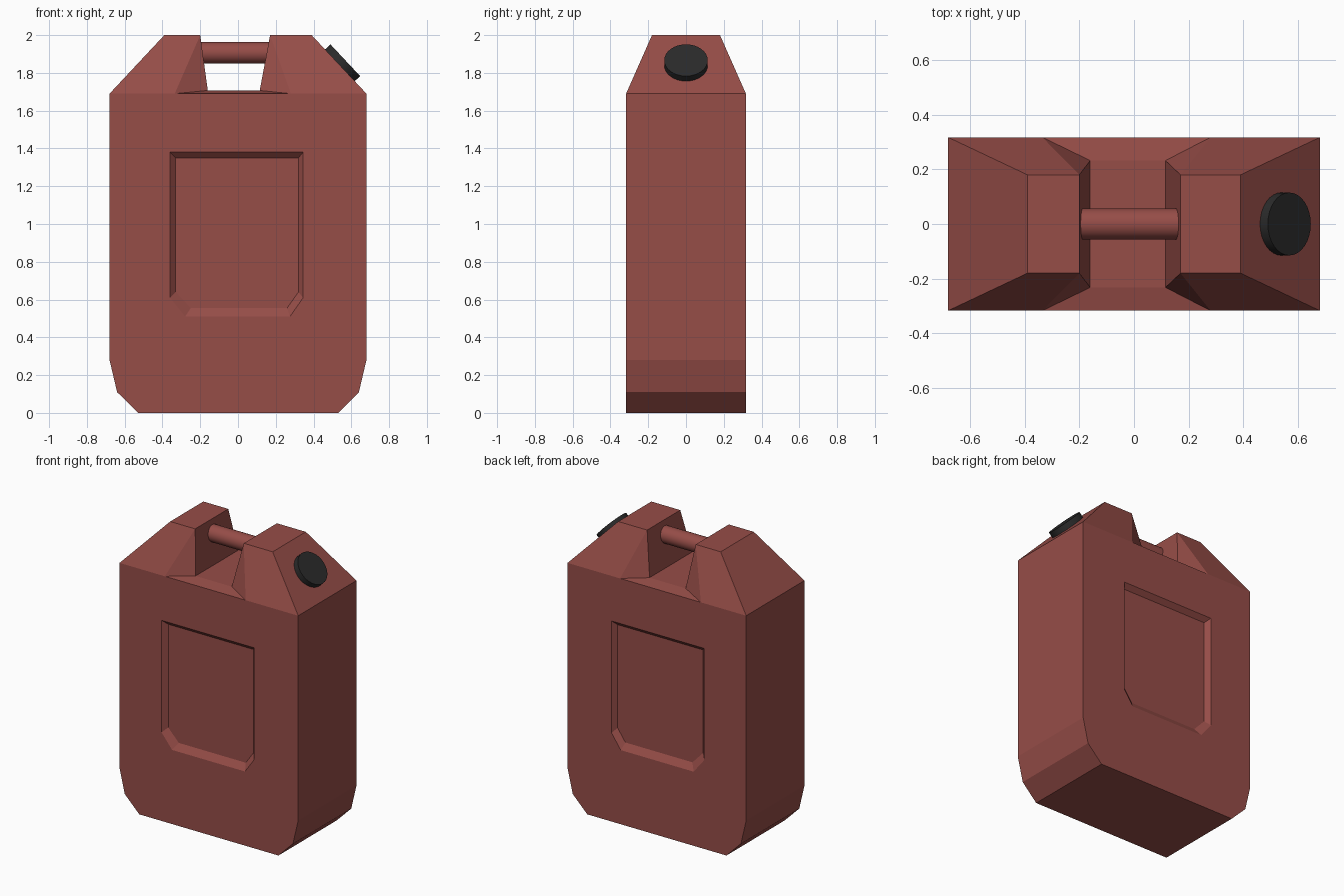
import bpy, bmesh, math
from mathutils import Vector

if "Cube" in bpy.data.objects:
    bpy.data.objects.remove(bpy.data.objects["Cube"])


def material(name, rgb):
    m = bpy.data.materials.new(name)
    m.diffuse_color = (*rgb, 1)
    m.use_nodes = True
    m.node_tree.nodes["Principled BSDF"].inputs["Base Color"].default_value = m.diffuse_color
    return m


RED = material("faded red", (0.305, 0.074, 0.064))
BLACK = material("cap black", (0.024, 0.024, 0.024))
D, T, F = 0.317, 0.18, 0.232     # half depths: body, top, notch floor

# outlines of the side wall and of the recessed panel (x, z)
WALL = [(-.53, 0), (.53, 0), (.64, .11), (.68, .28), (.68, 1.69), (.28, 1.69),
        (-.335, 1.69), (-.68, 1.69), (-.68, .28), (-.64, .11)]
RIM = [(-.28, .51), (.275, .51), (.345, .61), (.345, 1.38), (-.36, 1.38), (-.36, .61)]
PANEL = [(-.25, .555), (.26, .555), (.32, .64), (.32, 1.35), (-.33, 1.35), (-.33, .64)]

bm = bmesh.new()


def loop(points, y):
    return [bm.verts.new((x, y, z)) for x, z in points]


def ring(vs):
    return [bm.edges.new((vs[i], vs[(i + 1) % len(vs)])) for i in range(len(vs))]


sides = []
for s in (-1, 1):
    # front and back wall with a shallow recessed panel
    wall, rim, panel = loop(WALL, s * D), loop(RIM, s * D), loop(PANEL, s * (D - .03))
    bmesh.ops.triangle_fill(bm, use_beauty=True, edges=ring(wall) + ring(rim),
                            normal=(0, s, 0))
    for i in range(6):
        j = (i + 1) % 6
        bm.faces.new((rim[i], rim[j], panel[j], panel[i]))
    bm.faces.new(panel)
    # sloped shoulders either side of the handle notch
    top = loop([(-.39, 2), (-.2, 2), (.17, 2), (.39, 2)], s * T)
    floor = loop([(-.16, 1.707), (.115, 1.707)], s * F)
    for f in ((wall[7], wall[6], top[1], top[0]), (wall[6], floor[0], top[1]),
              (wall[6], wall[5], floor[1], floor[0]), (wall[5], top[2], floor[1]),
              (wall[5], wall[4], top[3], top[2])):
        bm.faces.new(f)
    # outer outline, all the way round through the notch
    sides.append(wall[:5] + [top[3], top[2], floor[1], floor[0], top[1], top[0]] + wall[7:])

# join front and back
a, b = sides
for i in range(len(a)):
    j = (i + 1) % len(a)
    bm.faces.new((a[i], a[j], b[j], b[i]))
bmesh.ops.recalc_face_normals(bm, faces=bm.faces)
mesh = bpy.data.meshes.new("can_body")
bm.to_mesh(mesh)
bm.free()
mesh.materials.append(RED)
bpy.context.collection.objects.link(bpy.data.objects.new("can_body", mesh))


def rod(name, p, q, radius, sides, mat):
    p, q = Vector(p), Vector(q)
    bpy.ops.mesh.primitive_cylinder_add(
        vertices=sides, radius=radius, depth=(q - p).length, location=(p + q) / 2,
        rotation=(q - p).to_track_quat('Z', 'Y').to_euler())
    o = bpy.context.object
    o.name = name
    o.data.materials.append(mat)
    bpy.ops.object.shade_smooth_by_angle(angle=math.radians(35))


# grip bar across the notch, and the cap on the right shoulder
rod("handle", (-.2, 0, 1.906), (.167, 0, 1.906), .057, 32, RED)
n = Vector((.31, 0, .29)).normalized()
face = Vector((.568, 0, 1.867))
rod("cap", face - n * .05, face, .115, 32, BLACK)
